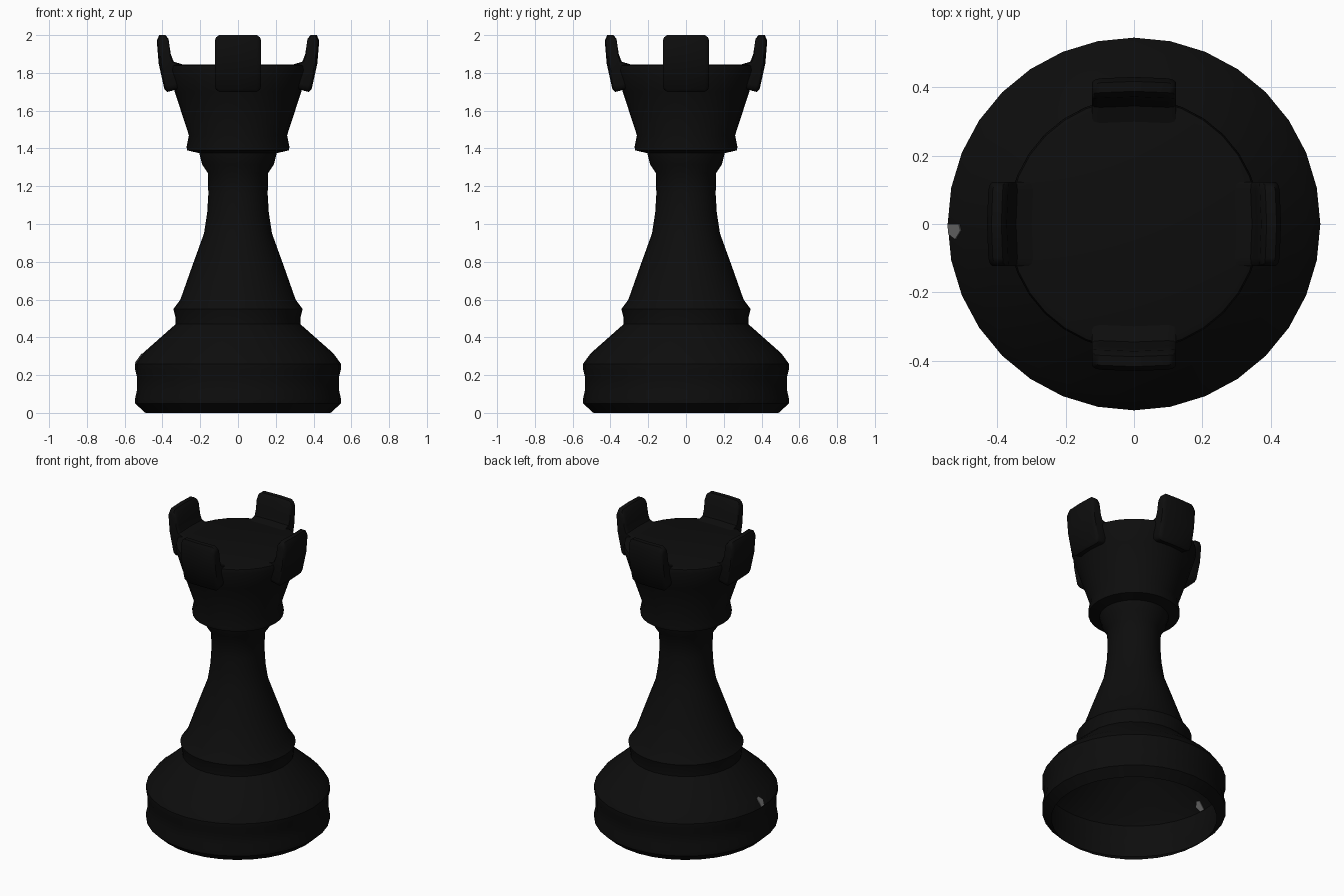
import bpy, bmesh, math

if "Cube" in bpy.data.objects:
    bpy.data.objects.remove(bpy.data.objects["Cube"])

SEG = 32


def material(name, value):
    m = bpy.data.materials.new(name)
    m.diffuse_color = (value, value, value, 1)
    m.use_nodes = True
    m.node_tree.nodes["Principled BSDF"].inputs["Base Color"].default_value = m.diffuse_color
    return m


black = material("black", 0.004)
grey = material("grey", 0.16)


def finish(bm, name, mat, angle=35):
    me = bpy.data.meshes.new(name)
    bm.to_mesh(me)
    bm.free()
    me.materials.append(mat)
    ob = bpy.data.objects.new(name, me)
    bpy.context.collection.objects.link(ob)
    bpy.ops.object.select_all(action='DESELECT')
    ob.select_set(True)
    bpy.context.view_layer.objects.active = ob
    bpy.ops.object.shade_smooth_by_angle(angle=math.radians(angle))
    return ob


def bridge(bm, a, b):
    n = len(a)
    for j in range(n):
        k = (j + 1) % n
        bm.faces.new((a[j], a[k], b[k], b[j]))


def lathe(name, profile, mat):
    # Rings of the turned profile, open below, closed by a fan on top
    bm = bmesh.new()
    rings = []
    for r, z in profile:
        rings.append([bm.verts.new((r * math.cos(2 * math.pi * j / SEG),
                                    r * math.sin(2 * math.pi * j / SEG), z))
                      for j in range(SEG)])
    for a, b in zip(rings, rings[1:]):
        bridge(bm, a, b)
    top = bm.verts.new((0, 0, profile[-1][1]))
    for j in range(SEG):
        bm.faces.new((rings[-1][j], rings[-1][(j + 1) % SEG], top))
    return finish(bm, name, mat)


# Turned body: foot, collar, stem, neck ring and cup
lathe("body", [
    (0.49, 0.0), (0.545, 0.05), (0.545, 0.075), (0.535, 0.12), (0.535, 0.19),
    (0.545, 0.23), (0.545, 0.26), (0.505, 0.315), (0.33, 0.47),
    (0.332, 0.51), (0.342, 0.55), (0.305, 0.60), (0.245, 0.77),
    (0.18, 0.95), (0.163, 1.06), (0.157, 1.16), (0.16, 1.27),
    (0.19, 1.315), (0.205, 1.375), (0.27, 1.39), (0.272, 1.41),
    (0.26, 1.47), (0.335, 1.70), (0.37, 1.815), (0.365, 1.838),
    (0.345, 1.845)], black)

# Battlement block cross-section (radius, height), pulled in towards its ends
SECTION = [(0.30, 1.72), (0.375, 1.70), (0.39, 1.715), (0.42, 1.85),
           (0.43, 1.97), (0.417, 2.0), (0.388, 2.0), (0.372, 1.98),
           (0.36, 1.90), (0.345, 1.86), (0.29, 1.842)]
SLICES = [(-0.123, 0.78), (-0.117, 0.92), (-0.10, 1.0), (0, 1.0),
          (0.10, 1.0), (0.117, 0.92), (0.123, 0.78)]


def battlement(name, turn):
    bm = bmesh.new()
    loops = []
    for t, s in SLICES:
        loop = []
        for r, z in SECTION:
            x = 0.385 + (r - 0.385) * s - 0.4 * t * t
            loop.append(bm.verts.new((x * math.cos(turn) - t * math.sin(turn),
                                      x * math.sin(turn) + t * math.cos(turn),
                                      1.85 + (z - 1.85) * s)))
        loops.append(loop)
    for a, b in zip(loops, loops[1:]):
        bridge(bm, a, b)
    bm.faces.new(loops[0])
    bm.faces.new(loops[-1])
    bmesh.ops.recalc_face_normals(bm, faces=bm.faces)
    finish(bm, name, black, 40)


for i, side in enumerate(("right", "back", "left", "front")):
    battlement("battlement_" + side, i * math.pi / 2)

# Small worn grey spot on the left shoulder, showing on both sides of the shell
bm = bmesh.new()
layers = []
for off in (-0.003, 0.003):
    layers.append([bm.verts.new((-(r + off) + 0.1 * abs(y), y, z + off))
                   for r, y, z in ((0.543, 0, 0.262), (0.543, -0.03, 0.262),
                                   (0.525, -0.045, 0.288), (0.507, -0.02, 0.312),
                                   (0.51, 0, 0.308))])
bridge(bm, *layers)
bm.faces.new(layers[0])
bm.faces.new(layers[1])
bmesh.ops.recalc_face_normals(bm, faces=bm.faces)
finish(bm, "worn_spot", grey)
